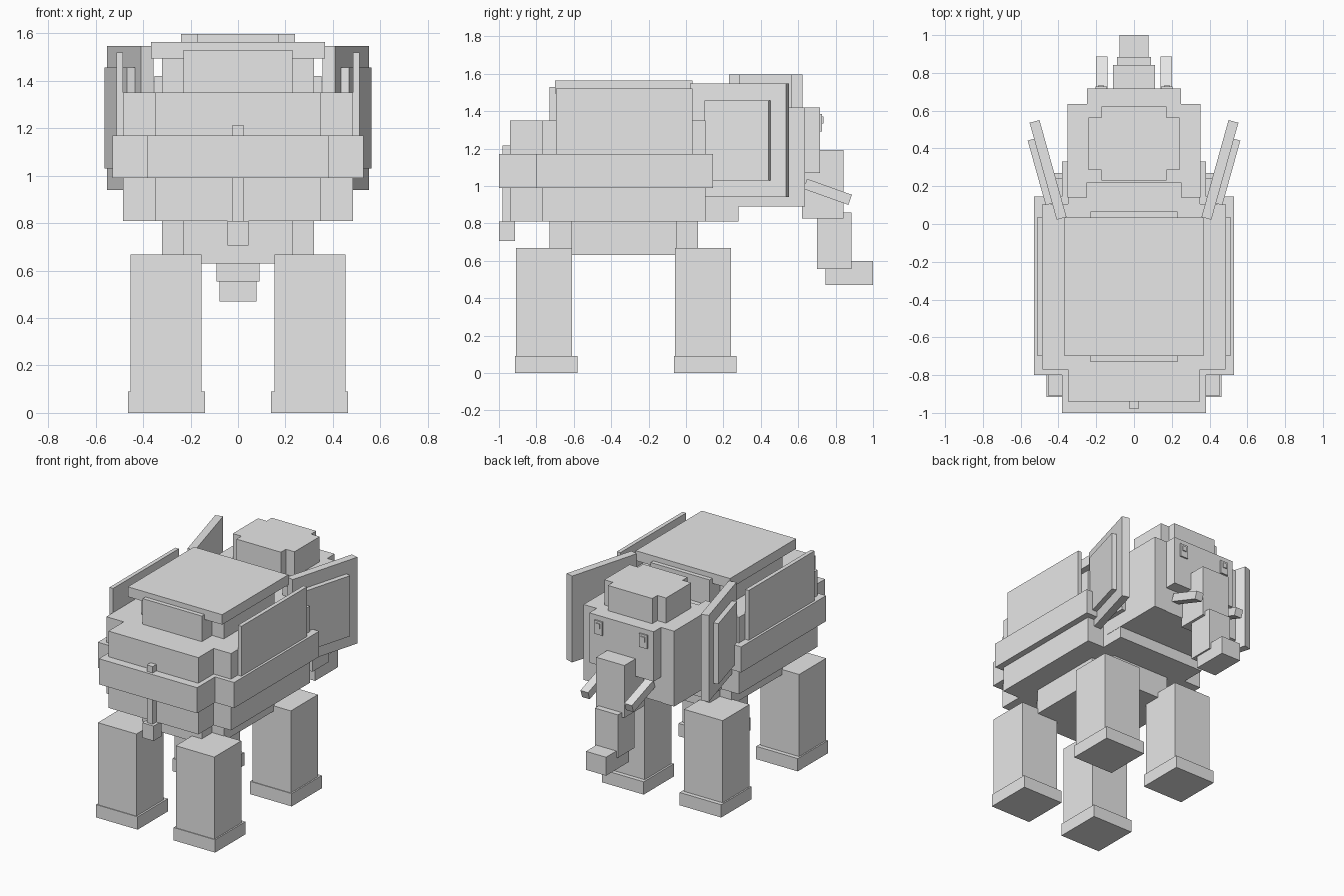
import bpy
from math import radians
from mathutils import Matrix

cube = bpy.data.objects.get("Cube")
if cube:
    bpy.data.objects.remove(cube, do_unlink=True)

grey = bpy.data.materials.new("light_grey")
grey.use_nodes = True
grey.diffuse_color = (0.8, 0.8, 0.8, 1)
grey.node_tree.nodes["Principled BSDF"].inputs["Base Color"].default_value = (0.8, 0.8, 0.8, 1)


def box(name, x, y, z, turn=None):
    """Block from (low, high) pairs, optionally turned about its centre: (degrees, axis)."""
    bpy.ops.mesh.primitive_cube_add(size=1)
    ob = bpy.context.object
    ob.name = ob.data.name = name
    move = Matrix.Translation([(a + b) / 2 for a, b in (x, y, z)])
    spin = Matrix.Rotation(radians(turn[0]), 4, turn[1]) if turn else Matrix()
    size = Matrix.Diagonal([b - a for a, b in (x, y, z)] + [1])
    ob.data.transform(move @ spin @ size)
    ob.data.materials.append(grey)
    return ob


def mid(name, half, y, z, turn=None):
    """Block centred on x."""
    return box(name, (-half, half), y, z, turn)


def pair(name, x, y, z, turn=None):
    """Matching blocks on both sides."""
    box("left_" + name, x, y, z, turn)
    flip = (-turn[0], turn[1]) if turn and turn[1] == 'Z' else turn
    box("right_" + name, (-x[1], -x[0]), y, z, flip)


# Body: stepped blocks with notched corners
mid("torso_wide", 0.32, (-0.615, -0.05), (0.63, 1.5))
mid("torso_long", 0.23, (-0.73, 0.065), (0.63, 1.53))
mid("body_wide", 0.485, (-0.77, 0.105), (0.81, 1.35))
mid("body_long", 0.35, (-0.94, 0.28), (0.81, 1.35))
mid("belt_wide", 0.53, (-0.80, 0.145), (0.99, 1.17))
mid("belt_long", 0.382, (-1.0, 0.33), (0.99, 1.17))
mid("back_slab", 0.367, (-0.70, 0.035), (1.495, 1.565))
pair("side_panel", (0.485, 0.513), (-0.695, 0.035), (1.17, 1.52))

# Legs and feet
for end, y in (("rear", -0.76), ("fore", 0.09)):
    pair(end + "_leg", (0.153, 0.453), (y - 0.15, y + 0.15), (0.05, 0.667))
    pair(end + "_foot", (0.14, 0.463), (y - 0.155, y + 0.18), (0, 0.09))

# Tail
mid("tail", 0.023, (-0.98, -0.93), (0.81, 1.215))
mid("tail_tip", 0.044, (-1.0, -0.915), (0.705, 0.81))

# Head and crown
mid("head", 0.25, (0.22, 0.63), (0.89, 1.42))
pair("head_side", (0.25, 0.352), (0.14, 0.635), (0.89, 1.42))
mid("face", 0.25, (0.5, 0.717), (1.07, 1.42))
mid("crown_wide", 0.24, (0.285, 0.565), (1.4, 1.597))
mid("crown_long", 0.173, (0.23, 0.622), (1.4, 1.597))
pair("eye", (0.143, 0.205), (0.71, 0.727), (1.29, 1.385))
pair("pupil", (0.16, 0.19), (0.72, 0.734), (1.335, 1.37))

# Trunk and tusks
mid("trunk_upper", 0.11, (0.62, 0.842), (0.825, 1.193))
mid("trunk_middle", 0.09, (0.70, 0.885), (0.555, 0.857))
mid("trunk_tip", 0.078, (0.745, 1.0), (0.47, 0.60))
pair("tusk", (0.141, 0.2), (0.63, 0.885), (0.94, 0.997), (-19.6, 'X'))

# Flared ears with a shallow outer plate
pair("ear", (0.428, 0.482), (0.02, 0.553), (0.94, 1.547), (-15.6, 'Z'))
pair("ear_plate", (0.466, 0.516), (0.10, 0.455), (1.03, 1.456), (-15.6, 'Z'))
